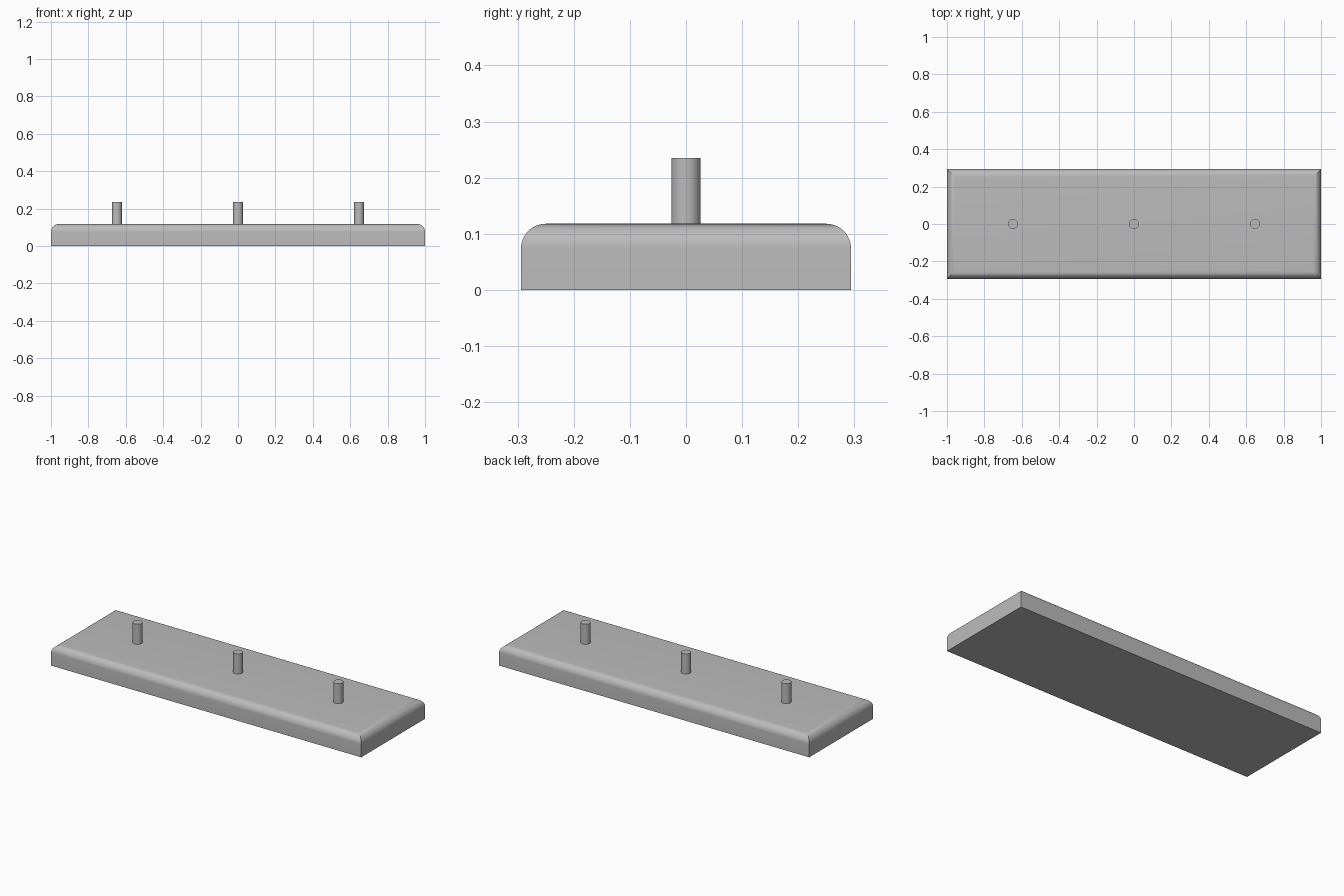
import bpy
import bmesh
import math

if "Cube" in bpy.data.objects:
    bpy.data.objects.remove(bpy.data.objects["Cube"])

HALF_X, HALF_Y, HEIGHT = 1.0, 0.294, 0.118
ROUND, STEPS = 0.044, 12
PEG_RADIUS, PEG_TOP, PEG_SPACING = 0.0262, 0.235, 0.647

grey = bpy.data.materials.new("plain grey")
grey.use_nodes = True
colour = (0.5, 0.5, 0.5, 1)
grey.diffuse_color = colour
grey.node_tree.nodes["Principled BSDF"].inputs["Base Color"].default_value = colour


def finish(obj, name):
    obj.name = name
    obj.data.materials.append(grey)
    bpy.ops.object.select_all(action="DESELECT")
    obj.select_set(True)
    bpy.context.view_layer.objects.active = obj
    bpy.ops.object.shade_smooth_by_angle(angle=math.radians(30))


# Base slab: stacked rectangles, shrinking along a quarter round at the top
levels = [(0, 0)]
for i in range(STEPS + 1):
    a = math.pi / 2 * i / STEPS
    levels.append((ROUND * (1 - math.cos(a)), HEIGHT - ROUND + ROUND * math.sin(a)))

bm = bmesh.new()
rings = []
for inset, z in levels:
    x, y = HALF_X - inset, HALF_Y - inset
    rings.append([bm.verts.new((sx * x, sy * y, z))
                  for sx, sy in ((-1, -1), (1, -1), (1, 1), (-1, 1))])
for low, high in zip(rings, rings[1:]):
    for i in range(4):
        j = (i + 1) % 4
        bm.faces.new((low[i], low[j], high[j], high[i]))
bm.faces.new(rings[0][::-1])
bm.faces.new(rings[-1])
mesh = bpy.data.meshes.new("base_slab")
bm.to_mesh(mesh)
bm.free()
base = bpy.data.objects.new("base_slab", mesh)
bpy.context.collection.objects.link(base)
finish(base, "base_slab")

# Three upright pegs standing on the slab
for name, side in (("right_peg", -1), ("middle_peg", 0), ("left_peg", 1)):
    bpy.ops.mesh.primitive_cylinder_add(
        vertices=48, radius=PEG_RADIUS, depth=PEG_TOP - HEIGHT,
        location=(side * PEG_SPACING, 0, (PEG_TOP + HEIGHT) / 2))
    finish(bpy.context.object, name)
